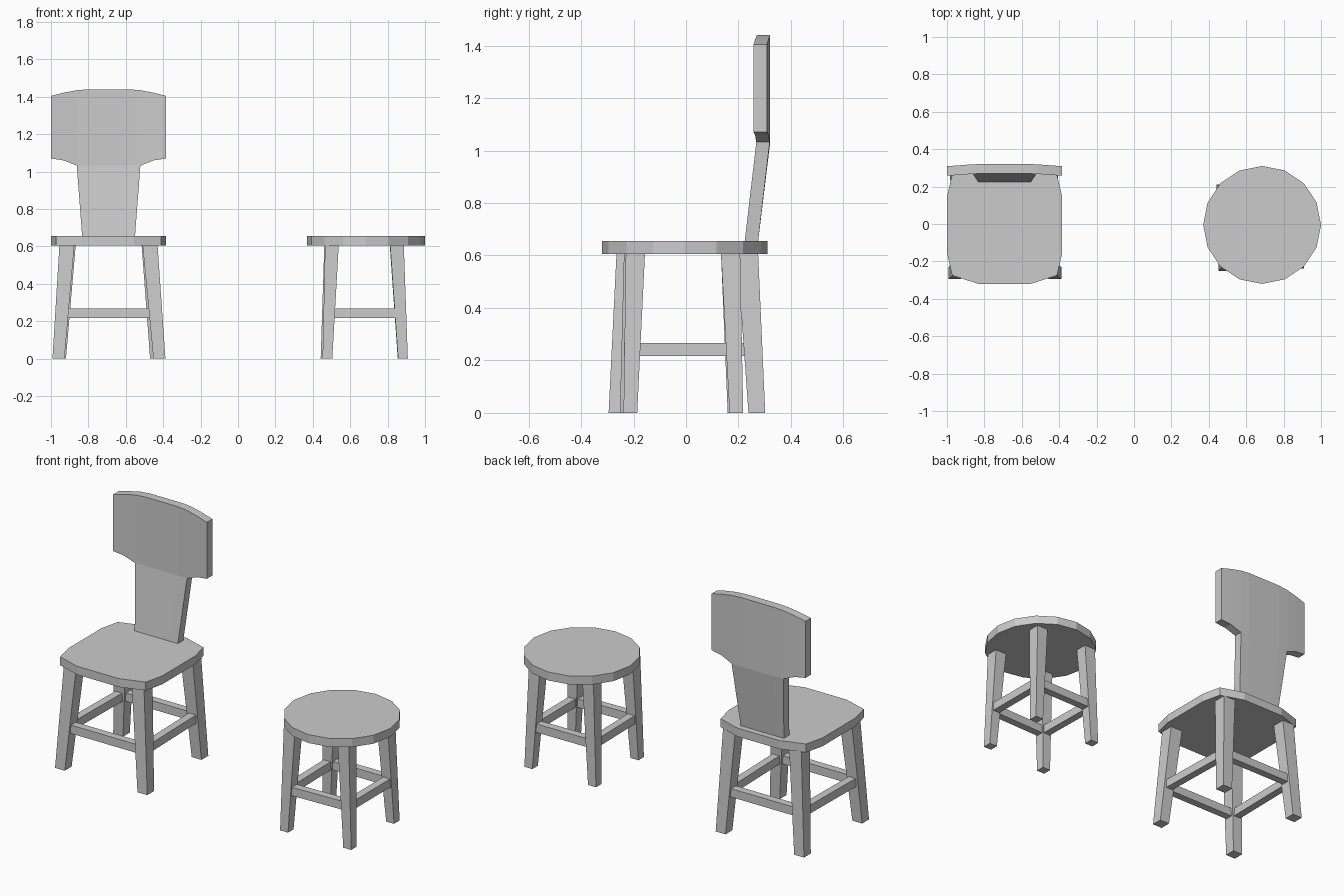
import bpy, bmesh, math

if "Cube" in bpy.data.objects:
    bpy.data.objects.remove(bpy.data.objects["Cube"])

SEAT_Z0, SEAT_Z1 = 0.605, 0.655


def finish(name, bm):
    bmesh.ops.recalc_face_normals(bm, faces=bm.faces)
    me = bpy.data.meshes.new(name)
    bm.to_mesh(me)
    bm.free()
    ob = bpy.data.objects.new(name, me)
    bpy.context.collection.objects.link(ob)
    return ob


def extrude_faces(name, bm, vec):
    r = bmesh.ops.extrude_face_region(bm, geom=bm.faces[:])
    verts = [v for v in r["geom"] if isinstance(v, bmesh.types.BMVert)]
    bmesh.ops.translate(bm, verts=verts, vec=vec)
    return finish(name, bm)


def seat(name, outline):
    bm = bmesh.new()
    bm.faces.new([bm.verts.new((x, y, SEAT_Z0)) for x, y in outline])
    extrude_faces(name, bm, (0, 0, SEAT_Z1 - SEAT_Z0))


def loft(name, ring_a, ring_b):
    bm = bmesh.new()
    a = [bm.verts.new(p) for p in ring_a]
    b = [bm.verts.new(p) for p in ring_b]
    bm.faces.new(a[::-1])
    bm.faces.new(b)
    for i in range(4):
        j = (i + 1) % 4
        bm.faces.new((a[i], a[j], b[j], b[i]))
    finish(name, bm)


def square(c, size, z):
    h = size / 2
    return [(c[0] + sx * h, c[1] + sy * h, z)
            for sx, sy in ((-1, -1), (1, -1), (1, 1), (-1, 1))]


def rail(name, p, q, depth=0.045, z0=0.217, z1=0.267):
    # horizontal bar between two leg centres
    dx, dy = q[0] - p[0], q[1] - p[1]
    n = math.hypot(dx, dy)
    nx, ny = -dy / n * depth / 2, dx / n * depth / 2
    ends = [[(c[0] + s * nx, c[1] + s * ny, z)
             for s, z in ((-1, z0), (1, z0), (1, z1), (-1, z1))] for c in (p, q)]
    loft(name, *ends)


def leg_frame(prefix, feet, tops, foot_size, top_size):
    # tapered splayed legs joined by four stretchers
    names = ("front_left", "front_right", "back_right", "back_left")
    mids = []
    for n, f, t in zip(names, feet, tops):
        loft(f"{prefix}_{n}_leg", square(f, foot_size, 0), square(t, top_size, SEAT_Z0))
        mids.append([f[k] + (t[k] - f[k]) * 0.4 for k in (0, 1)])
    for i, n in enumerate(("front", "right", "back", "left")):
        rail(f"{prefix}_{n}_stretcher", mids[i], mids[(i + 1) % 4])


# Stool: sixteen-sided round seat on four legs
seat("stool_seat", [(0.685 + 0.315 * math.cos(math.tau * i / 16),
                     -0.005 + 0.315 * math.sin(math.tau * i / 16)) for i in range(16)])
leg_frame("stool",
          [(0.478, -0.226), (0.882, -0.212), (0.880, 0.192), (0.468, 0.185)],
          [(0.502, -0.200), (0.850, -0.193), (0.848, 0.170), (0.498, 0.170)],
          0.052, 0.073)

# Chair: rounded square seat
CX = -0.692
corner = [(0.307, 0.155), (0.28, 0.27), (0.137, 0.316)]
quarters = [(1, 1, corner), (-1, 1, corner[::-1]), (-1, -1, corner), (1, -1, corner[::-1])]
seat("chair_seat", [(CX + sx * x, -0.005 + sy * y) for sx, sy, c in quarters for x, y in c])
leg_frame("chair",
          [(-0.960, -0.263), (-0.420, -0.263), (-0.438, 0.270), (-0.952, 0.270)],
          [(-0.915, -0.225), (-0.470, -0.225), (-0.475, 0.235), (-0.908, 0.235)],
          0.064, 0.080)

# Chair back: curved head plate on a narrowing, reclined neck
half = [(0.307, 1.07, 1.405, 0.258), (0.24, 1.06, 1.422, 0.263),
        (0.17, 1.032, 1.435, 0.268), (0.11, 1.032, 1.44, 0.270)]
cols = [(-x, a, b, y) for x, a, b, y in half] + half[::-1]
bm = bmesh.new()
low = [bm.verts.new((CX + x, y, a)) for x, a, b, y in cols]
high = [bm.verts.new((CX + x, y, b)) for x, a, b, y in cols]
for i in range(7):
    bm.faces.new((low[i], low[i + 1], high[i + 1], high[i]))
neck = [bm.verts.new((CX + cols[i][0] * 0.82, 0.221, 0.63)) for i in range(2, 6)]
for i in range(3):
    bm.faces.new((neck[i], neck[i + 1], low[i + 3], low[i + 2]))
extrude_faces("chair_back", bm, (0, 0.051, 0))
